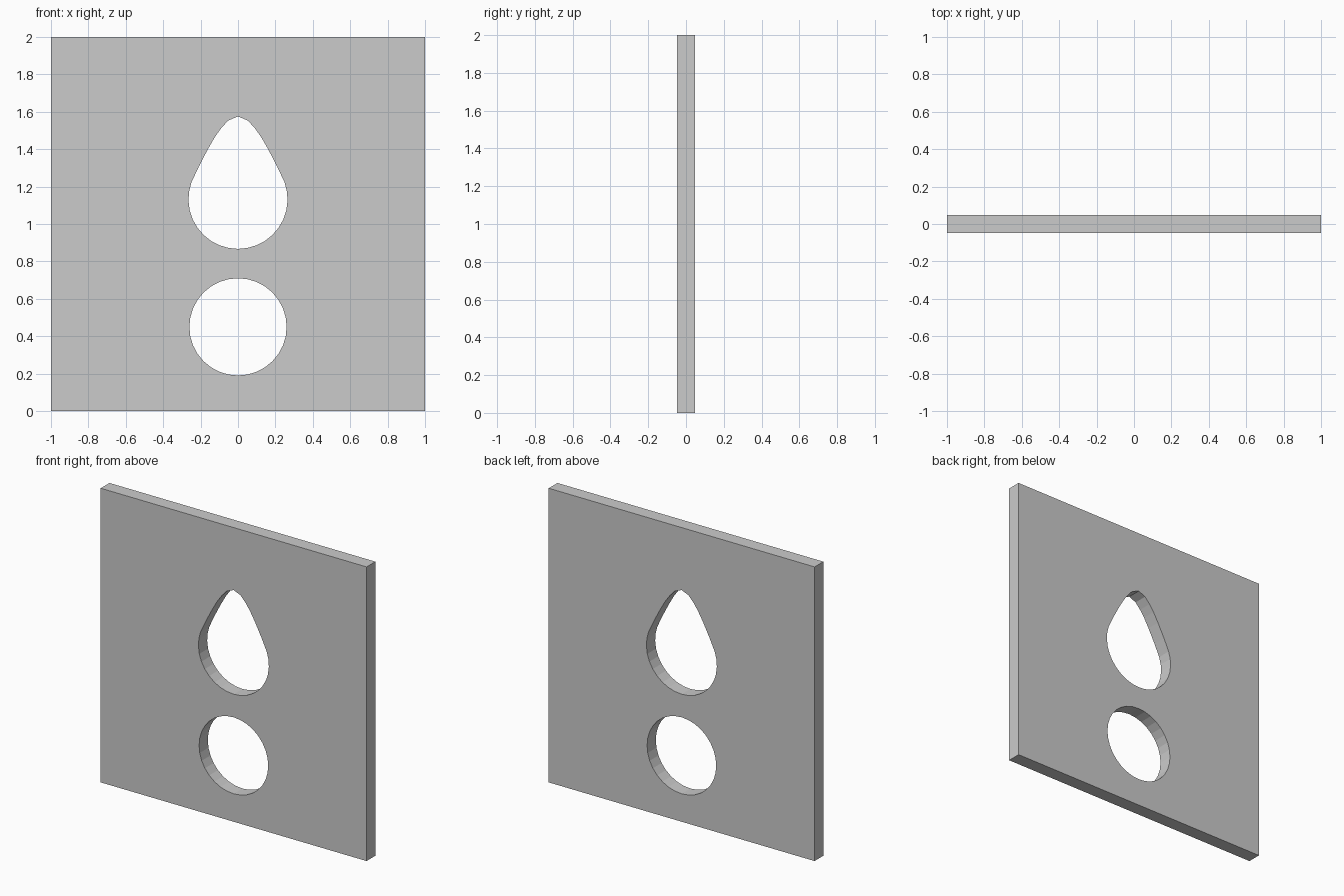
import bpy
from math import sin, cos, pi, radians

if "Cube" in bpy.data.objects:
    bpy.data.objects.remove(bpy.data.objects["Cube"])

HALF_T = 0.047


def arc(cz, r, start, end, n):
    """Points on an arc, angles in degrees."""
    return [(r * cos(radians(start + (end - start) * i / n)),
             cz + r * sin(radians(start + (end - start) * i / n)))
            for i in range(n + 1)]


# outer square
outline = [(-1, 0), (1, 0), (1, 2), (-1, 2)]

# round lower hole
round_hole = arc(0.45, 0.26, 0, 360, 32)[:-1]

# teardrop upper hole: round bottom, mirrored tapering sides, blunt tip
side = [(0.21, 1.306), (0.16, 1.402), (0.123, 1.466), (0.09, 1.512), (0.053, 1.553)]
drop_hole = (arc(1.132, 0.265, 160, 380, 20) + side + [(0, 1.575)]
             + [(-x, z) for x, z in reversed(side)])

# plate: filled curve with holes, extruded through its thickness
curve = bpy.data.curves.new("plate", 'CURVE')
curve.dimensions = '2D'
curve.fill_mode = 'BOTH'
curve.extrude = HALF_T
for pts in (outline, round_hole, drop_hole):
    spline = curve.splines.new('POLY')
    spline.points.add(len(pts) - 1)
    for p, (x, z) in zip(spline.points, pts):
        p.co = (x, z, 0, 1)
    spline.use_cyclic_u = True

plate = bpy.data.objects.new("plate", curve)
bpy.context.collection.objects.link(plate)
plate.rotation_euler = (pi / 2, 0, 0)
bpy.context.view_layer.objects.active = plate
plate.select_set(True)
bpy.ops.object.convert(target='MESH')
bpy.ops.object.transform_apply(location=False, rotation=True, scale=False)
bpy.ops.object.shade_flat()
